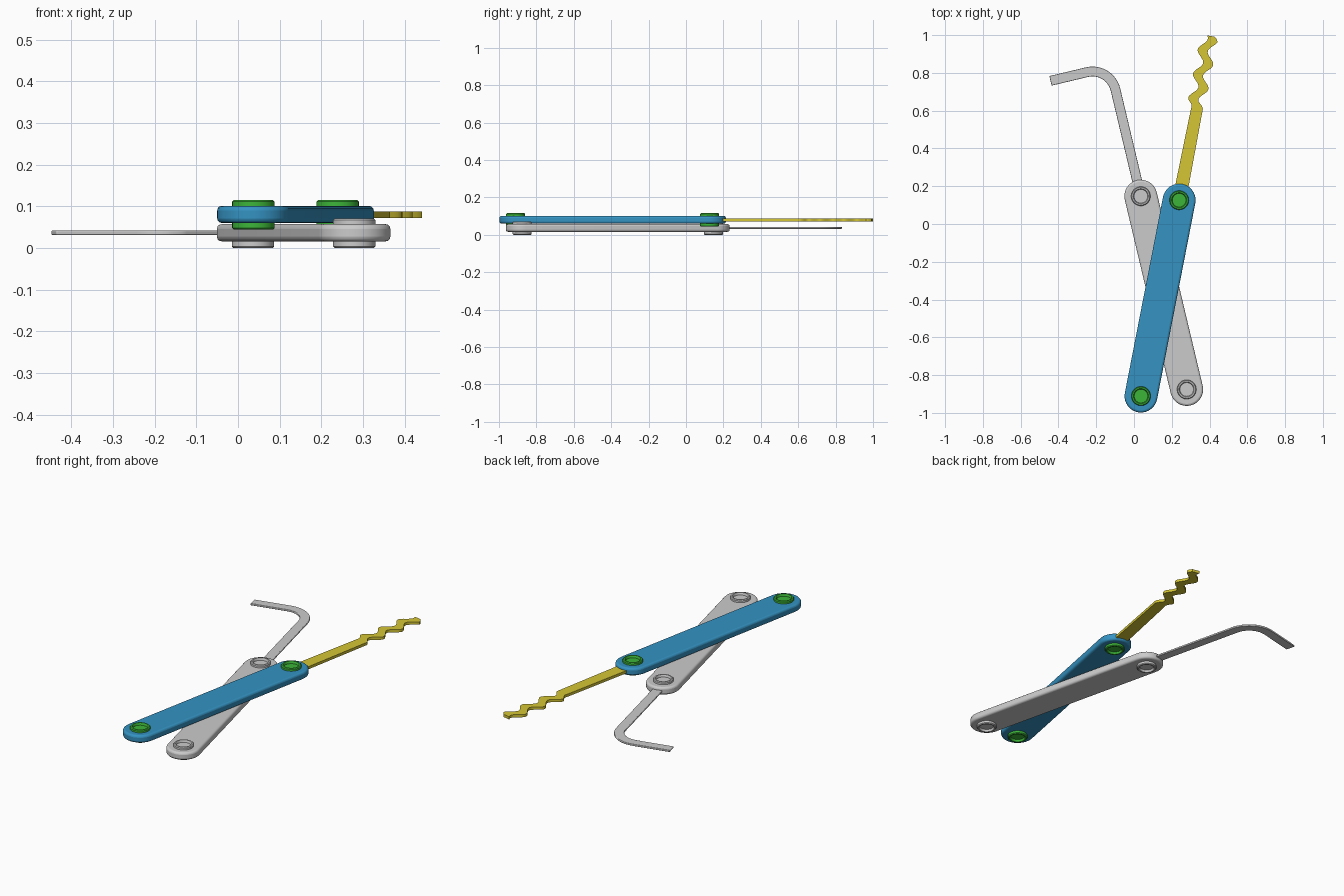
import bpy, bmesh
from math import sin, cos, pi, atan2, radians, hypot
from mathutils import Matrix

if "Cube" in bpy.data.objects:
    bpy.data.objects.remove(bpy.data.objects["Cube"])


def material(name, rgb):
    m = bpy.data.materials.new(name)
    m.diffuse_color = (*rgb, 1)
    m.use_nodes = True
    m.node_tree.nodes["Principled BSDF"].inputs["Base Color"].default_value = m.diffuse_color
    return m


BLUE = material("blue", (0.035, 0.29, 0.54))
GREEN = material("green", (0.045, 0.46, 0.04))
YELLOW = material("yellow", (0.66, 0.56, 0.035))


def finish(name, bm, mat, bevel=0.0, matrix=Matrix()):
    bmesh.ops.recalc_face_normals(bm, faces=bm.faces)
    me = bpy.data.meshes.new(name)
    bm.to_mesh(me)
    bm.free()
    ob = bpy.data.objects.new(name, me)
    bpy.context.collection.objects.link(ob)
    ob.matrix_world = matrix
    if mat:
        me.materials.append(mat)
    if bevel:
        b = ob.modifiers.new("rounded_edges", 'BEVEL')
        b.width, b.segments = bevel, 3
        b.limit_method, b.angle_limit = 'ANGLE', radians(50)
    bpy.ops.object.select_all(action='DESELECT')
    bpy.context.view_layer.objects.active = ob
    ob.select_set(True)
    bpy.ops.object.shade_smooth_by_angle(angle=radians(35))
    return ob


def plate(name, outline, z0, z1, mat, bevel, matrix):
    bm = bmesh.new()
    face = bm.faces.new([bm.verts.new((x, y, z0)) for x, y in outline])
    new = bmesh.ops.extrude_face_region(bm, geom=[face])["geom"]
    bmesh.ops.translate(bm, vec=(0, 0, z1 - z0),
                        verts=[v for v in new if isinstance(v, bmesh.types.BMVert)])
    return finish(name, bm, mat, bevel, matrix)


def strip(path, width):
    # outline of a constant-width band following a path
    left, right = [], []
    for i, (x, y) in enumerate(path):
        a, b = path[max(i - 1, 0)], path[min(i + 1, len(path) - 1)]
        dx, dy = b[0] - a[0], b[1] - a[1]
        k = width / 2 / hypot(dx, dy)
        left.append((x - dy * k, y + dx * k))
        right.append((x + dy * k, y - dx * k))
    return right + left[::-1]


def capsule(length, r, n=20):
    top = [(r * cos(pi * i / n), length + r * sin(pi * i / n)) for i in range(n + 1)]
    return top + [(-x, length - y) for x, y in top]


def rivet(name, x, y, z0, z1, mat):
    # dished head on both ends, spun around its axis
    e = 0.004
    half = [(0, z0 + 0.012), (0.036, z0 + 0.012), (0.037, z0 + e), (0.040, z0),
            (0.047, z0), (0.051, z0 + e)]
    prof = half + [(r, z0 + z1 - z) for r, z in half[::-1]]
    bm = bmesh.new()
    vs = [bm.verts.new((r, 0, z)) for r, z in prof]
    es = [bm.edges.new(p) for p in zip(vs, vs[1:])]
    bmesh.ops.spin(bm, geom=vs + es, axis=(0, 0, 1), cent=(0, 0, 0),
                   steps=40, angle=2 * pi, use_duplicate=False)
    bmesh.ops.remove_doubles(bm, verts=bm.verts, dist=1e-5)
    finish(name, bm, mat, 0, Matrix.Translation((x, y, 0)))


def handle(name, a, b, z0, z1, mat, rivet_mat):
    dx, dy = b[0] - a[0], b[1] - a[1]
    length = hypot(dx, dy)
    frame = Matrix.Translation((*a, 0)) @ Matrix.Rotation(atan2(-dx, dy), 4, 'Z')
    plate(name, capsule(length, 0.087), z0, z1, mat, 0.011, frame)
    for end, (x, y) in (("lower", a), ("upper", b)):
        rivet(f"{name}_{end}_rivet", x, y, z0 - 0.016, z1 + 0.014, rivet_mat)
    return frame, length


# Handles with rivets
grey_frame, grey_len = handle("grey_handle", (0.279, -0.876), (0.036, 0.147),
                              0.016, 0.057, None, None)
blue_frame, blue_len = handle("blue_handle", (0.037, -0.911), (0.239, 0.126),
                              0.060, 0.101, BLUE, GREEN)

# Hooked pick: straight shank, rounded right-angle bend, short arm
R, corner = 0.125, grey_len + 0.705
path = [(0, grey_len), (0, corner - R)]
path += [(-R + R * cos(t), corner - R + R * sin(t))
         for t in [pi / 2 * i / 14 for i in range(1, 15)]]
path.append((-0.324, corner))
plate("hook_pick", strip(path, 0.052), 0.031, 0.042, None, 0.003, grey_frame)

# Wavy rake: wide flat shank running into a rippled tip
shank, tip, period = 0.49, 0.885, 0.13
right = [(0.036, blue_len), (0.031, blue_len + shank)]
left = [(-0.036, blue_len), (-0.031, blue_len + shank)]
N = 48
for i in range(1, N + 1):
    u = shank + (tip - shank) * i / N
    fade = min(1, i / 5)
    c = fade * (-0.008 - 0.021 * cos(2 * pi * (u - 0.542) / period))
    w = 0.031 - 0.004 * fade
    if i > N - 3:
        w -= 0.004 * (i - N + 3)
    right.append((c + w, blue_len + u))
    left.append((c - 0.027 if i > 5 else c - w, blue_len + u))
plate("wavy_rake", right + left[::-1], 0.072, 0.087, YELLOW, 0, blue_frame)
